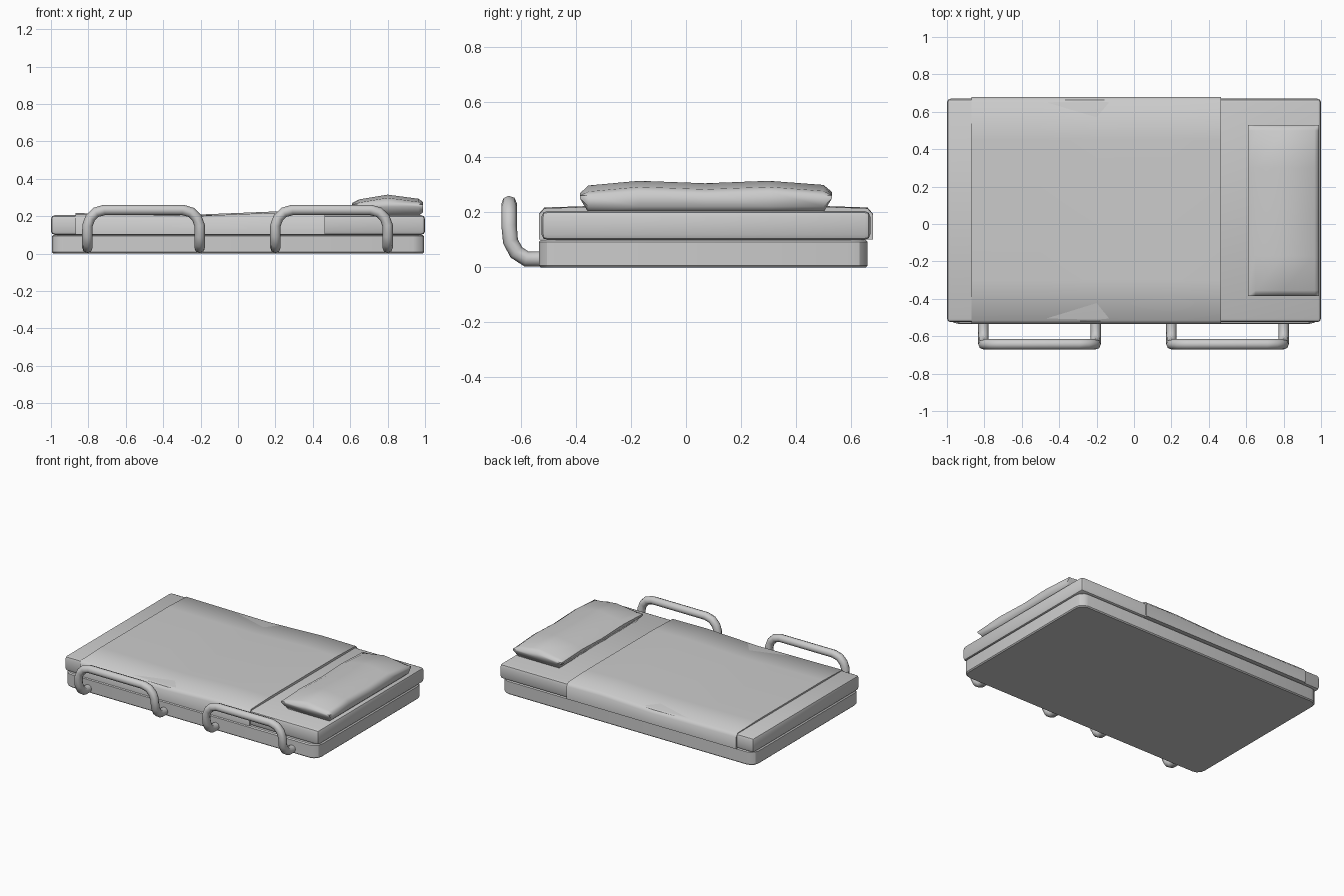
import bpy, bmesh, math

if "Cube" in bpy.data.objects:
    bpy.data.objects.remove(bpy.data.objects["Cube"])


def finish(ob, angle=40):
    bpy.ops.object.select_all(action='DESELECT')
    ob.select_set(True)
    bpy.context.view_layer.objects.active = ob
    bpy.ops.object.shade_smooth_by_angle(angle=math.radians(angle))


def mesh_object(name, bm):
    bmesh.ops.recalc_face_normals(bm, faces=bm.faces)
    me = bpy.data.meshes.new(name)
    bm.to_mesh(me)
    bm.free()
    ob = bpy.data.objects.new(name, me)
    bpy.context.collection.objects.link(ob)
    return ob


def box(lo, hi):
    bm = bmesh.new()
    bmesh.ops.create_cube(bm, size=1)
    for v in bm.verts:
        v.co = [(a + b) / 2 + c * (b - a) for a, b, c in zip(lo, hi, v.co)]
    return bm


def bevel(bm, edges, width, segments):
    bmesh.ops.bevel(bm, geom=edges, offset=width, segments=segments,
                    profile=0.5, affect='EDGES')


def slab(name, xs, ys, top, bottom):
    """Closed cushion: a top and a bottom grid joined around the rim."""
    bm = bmesh.new()
    nx, ny = len(xs), len(ys)
    grids = [[[bm.verts.new((x, y, f(i, j))) for j, y in enumerate(ys)]
              for i, x in enumerate(xs)] for f in (top, bottom)]
    for g in grids:
        for i in range(nx - 1):
            for j in range(ny - 1):
                bm.faces.new((g[i][j], g[i + 1][j], g[i + 1][j + 1], g[i][j + 1]))
    rim = ([(i, 0) for i in range(nx - 1)] + [(nx - 1, j) for j in range(ny - 1)]
           + [(i, ny - 1) for i in range(nx - 1, 0, -1)]
           + [(0, j) for j in range(ny - 1, 0, -1)])
    t, b = grids
    for (i, j), (k, l) in zip(rim, rim[1:] + rim[:1]):
        bm.faces.new((t[i][j], t[k][l], b[k][l], b[i][j]))
    return mesh_object(name, bm)


# Bed base: rounded corners, thin bevel on the horizontal rims
bm = box((-0.995, -0.535, 0), (0.995, 0.66, 0.1))
bevel(bm, [e for e in bm.edges if abs(e.verts[0].co.z - e.verts[1].co.z) > 0.05], 0.06, 3)
bevel(bm, [e for e in bm.edges if abs(e.verts[0].co.z - e.verts[1].co.z) < 0.01], 0.007, 1)
finish(mesh_object("bed_base", bm), 30)

# Mattress
bm = box((-1, -0.525, 0.1), (1, 0.67, 0.205))
bevel(bm, bm.edges[:], 0.02, 2)
finish(mesh_object("mattress", bm), 30)

# Blanket draped over the mattress, slightly wavy along its length
crest = [0.216, 0.212, 0.209, 0.225, 0.222]
drop = [0.03, 0.007, 0, 0, 0, 0.007, 0.03]
blanket = slab("blanket", [-0.87, -0.5, -0.2, 0.2, 0.465],
               [-0.535, -0.515, -0.3, 0.07, 0.45, 0.66, 0.68],
               lambda i, j: crest[i] - drop[j],
               lambda i, j: 0.102)
finish(blanket, 60)

# Pillow with a shallow dip in the middle of its ridge
ridge = [0.27, 0.298, 0.315, 0.306, 0.315, 0.3, 0.275]
side = [0.045, 0.025, 0, 0.022, 0.04]


def pillow_bottom(i, j):
    if i == 0 or j in (0, 6):
        return 0.25
    return 0.222 if i == 4 else 0.2


pillow = slab("pillow", [0.61, 0.65, 0.8, 0.965, 0.99],
              [-0.385, -0.355, -0.17, 0.07, 0.3, 0.5, 0.53],
              lambda i, j: max(ridge[j] - side[i], 0.262), pillow_bottom)
finish(pillow, 60)

# Two bent tube guard rails on the front side
half = [(0.30, -0.52, 0.031), (0.30, -0.58, 0.031), (0.30, -0.617, 0.055),
        (0.30, -0.638, 0.095), (0.30, -0.643, 0.15), (0.285, -0.643, 0.19),
        (0.255, -0.643, 0.22), (0.21, -0.643, 0.233)]
path = [(-x, y, z) for x, y, z in half] + half[::-1]
for name, cx in (("foot_guard_rail", -0.505), ("head_guard_rail", 0.5)):
    cu = bpy.data.curves.new(name, 'CURVE')
    cu.dimensions = '3D'
    cu.bevel_depth = 0.028
    cu.bevel_resolution = 2
    cu.use_fill_caps = True
    sp = cu.splines.new('POLY')
    sp.points.add(len(path) - 1)
    for p, (x, y, z) in zip(sp.points, path):
        p.co = (x, y, z, 1)
    ob = bpy.data.objects.new(name, cu)
    ob.location = (cx, 0, 0)
    bpy.context.collection.objects.link(ob)
    bpy.ops.object.select_all(action='DESELECT')
    ob.select_set(True)
    bpy.context.view_layer.objects.active = ob
    bpy.ops.object.convert(target='MESH')
    finish(bpy.context.object, 50)
